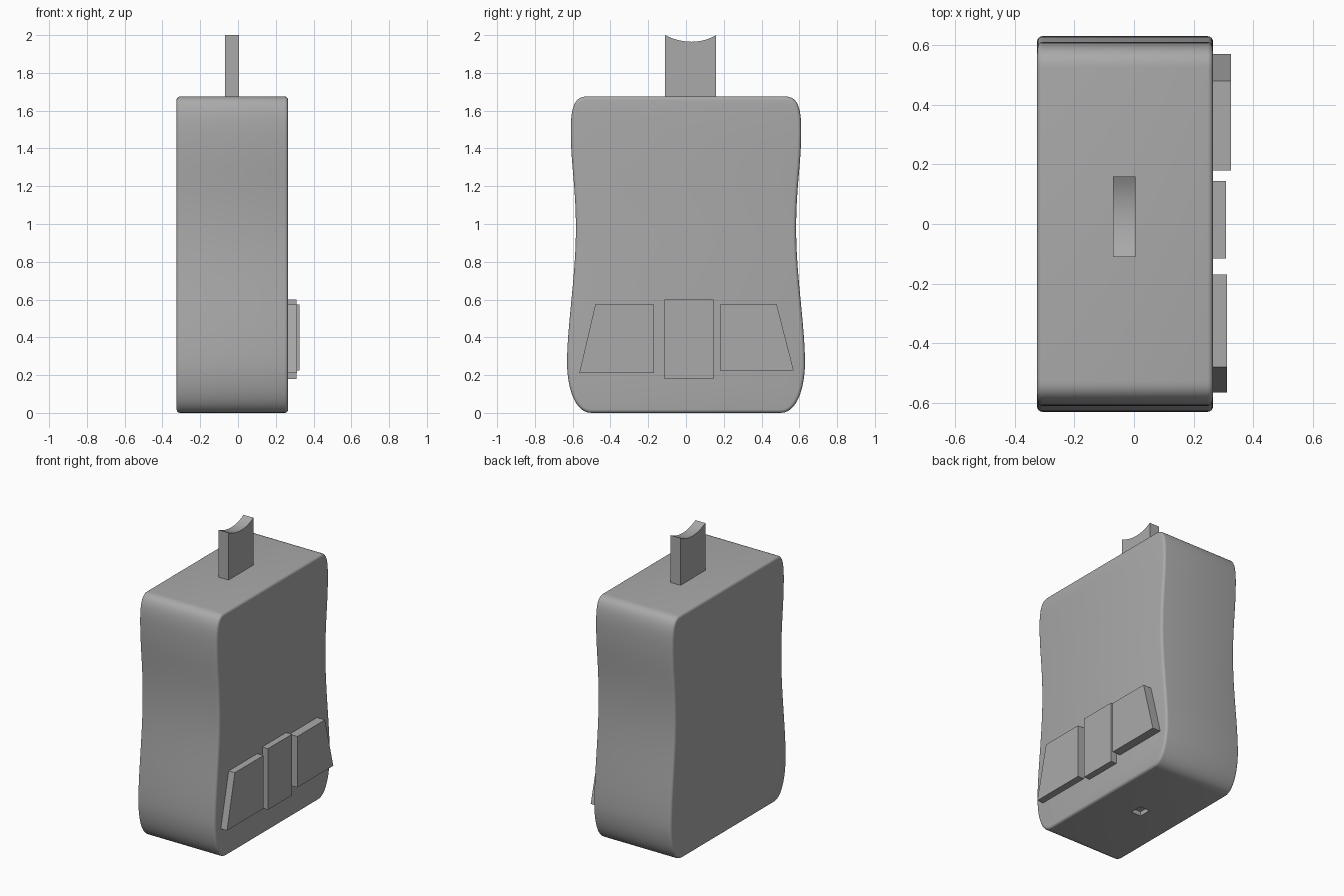
import bpy
import bmesh
from mathutils import Vector
from mathutils.geometry import interpolate_bezier

cube = bpy.data.objects.get("Cube")
if cube:
    bpy.data.objects.remove(cube, do_unlink=True)

grey = bpy.data.materials.new("plain grey")
grey.use_nodes = True
COLOUR = (0.4, 0.4, 0.4, 1)
grey.diffuse_color = COLOUR
grey.node_tree.nodes["Principled BSDF"].inputs["Base Color"].default_value = COLOUR


def extrude_x(name, outline, x0, x1, rim=0):
    """Extrude a (y, z) outline from x0 to x1, optionally rounding both rims."""
    bm = bmesh.new()
    face = bm.faces.new([bm.verts.new((x0, y, z)) for y, z in outline])
    moved = bmesh.ops.extrude_face_region(bm, geom=[face])["geom"]
    for v in moved:
        if isinstance(v, bmesh.types.BMVert):
            v.co.x = x1
    bmesh.ops.recalc_face_normals(bm, faces=bm.faces)
    if rim:
        edges = [e for e in bm.edges if abs(e.verts[0].co.x - e.verts[1].co.x) < 1e-5]
        bmesh.ops.bevel(bm, geom=edges, offset=rim, segments=4, profile=0.5, affect="EDGES")
    mesh = bpy.data.meshes.new(name)
    bm.to_mesh(mesh)
    bm.free()
    mesh.materials.append(grey)
    obj = bpy.data.objects.new(name, mesh)
    bpy.context.collection.objects.link(obj)
    return obj


def curve(a, b, c, d, steps=12):
    pts = interpolate_bezier(*[Vector((*p, 0)) for p in (a, b, c, d)], steps + 1)
    return [(p.x, p.y) for p in pts]


# Waisted body: one side of the profile, mirrored to the other
chain = [(0.5, 0), (0.585, 0), (0.625, 0.12), (0.63, 0.25),
         (0.632, 0.45), (0.583, 0.72), (0.583, 0.97),
         (0.583, 1.2), (0.608, 1.3), (0.61, 1.48),
         (0.612, 1.62), (0.59, 1.675), (0.525, 1.675)]
side = [chain[0]]
for i in range(0, len(chain) - 1, 3):
    side += curve(*chain[i:i + 4])[1:]
body = extrude_x("body", side + [(-y, z) for y, z in reversed(side)], -0.325, 0.265, 0.018)

# Small square socket in the underside
cutter = extrude_x("socket_cutter", [(-0.02, -0.1), (0.065, -0.1), (0.065, 0.03), (-0.02, 0.03)],
                   -0.07, 0.005)
cutter.hide_render = True
cutter.hide_viewport = True
cut = body.modifiers.new("socket", "BOOLEAN")
cut.operation = "DIFFERENCE"
cut.solver = "EXACT"
cut.object = cutter
bpy.context.view_layer.update()
solid = bpy.data.meshes.new_from_object(body.evaluated_get(bpy.context.evaluated_depsgraph_get()))
body.modifiers.clear()
body.data = solid
bpy.data.objects.remove(cutter, do_unlink=True)

# Tab on top with a scooped upper edge
scoop = curve((0.16, 2), (0.08, 1.953), (-0.02, 1.953), (-0.11, 2))
tab = extrude_x("top_tab", [(-0.11, 1.65), (0.16, 1.65)] + scoop, -0.07, 0.005)

# Three raised pads on the left face
extrude_x("front_pad", [(-0.565, 0.21), (-0.17, 0.21), (-0.17, 0.575), (-0.48, 0.575)], 0.25, 0.312)
extrude_x("middle_pad", [(-0.115, 0.18), (0.145, 0.18), (0.145, 0.6), (-0.115, 0.6)], 0.25, 0.309)
extrude_x("back_pad", [(0.18, 0.225), (0.57, 0.225), (0.48, 0.575), (0.18, 0.575)], 0.25, 0.325)

# Smooth the curved parts, keeping corners crisp
for obj in (body, tab):
    bpy.ops.object.select_all(action="DESELECT")
    obj.select_set(True)
    bpy.context.view_layer.objects.active = obj
    bpy.ops.object.shade_smooth_by_angle(angle=0.6)
